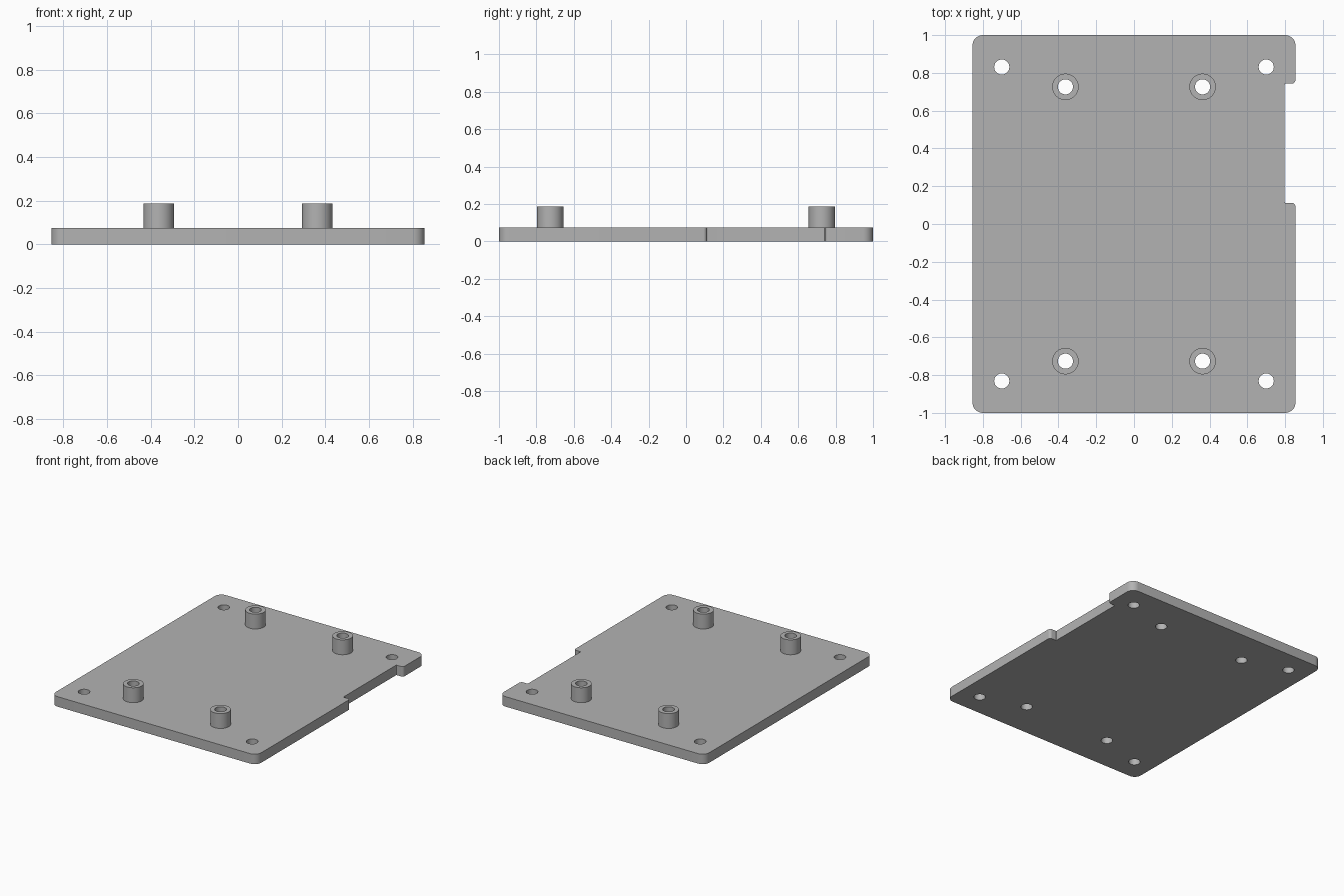
import bpy, bmesh, math
from mathutils import Vector

if "Cube" in bpy.data.objects:
    bpy.data.objects.remove(bpy.data.objects["Cube"])

W, L, T, TOP = 0.855, 1.0, 0.075, 0.187   # half width, half length, plate and post heights
NOTCH_X, NOTCH_Y0, NOTCH_Y1 = 0.798, 0.112, 0.743
HOLE_R, POST_R = 0.04, 0.07

grey = bpy.data.materials.new("plain grey")
grey.diffuse_color = (0.45, 0.45, 0.45, 1)
grey.use_nodes = True
grey.node_tree.nodes["Principled BSDF"].inputs["Base Color"].default_value = grey.diffuse_color


def make_object(name, bm):
    bmesh.ops.recalc_face_normals(bm, faces=bm.faces)
    mesh = bpy.data.meshes.new(name)
    bm.to_mesh(mesh)
    bm.free()
    mesh.materials.append(grey)
    obj = bpy.data.objects.new(name, mesh)
    bpy.context.collection.objects.link(obj)
    return obj


def rounded(corners, steps=8):
    """Round each (x, y, radius) right-angle corner of a closed outline."""
    out = []
    for i, (x, y, r) in enumerate(corners):
        p = Vector((x, y))
        a = (Vector(corners[i - 1][:2]) - p).normalized() * r
        b = (Vector(corners[(i + 1) % len(corners)][:2]) - p).normalized() * r
        for k in range(steps + 1):
            t = k / steps * math.pi / 2
            out.append(p + a + b - b * math.cos(t) - a * math.sin(t))
    return out


def cylinders(name, spots, radius, z0, z1):
    bm = bmesh.new()
    for x, y in spots:
        ret = bmesh.ops.create_cone(bm, cap_ends=True, segments=48, radius1=radius,
                                    radius2=radius, depth=z1 - z0)
        bmesh.ops.translate(bm, verts=ret["verts"], vec=(x, y, (z0 + z1) / 2))
    return make_object(name, bm)


def combine(target, other, operation):
    mod = target.modifiers.new(operation.lower(), 'BOOLEAN')
    mod.object, mod.operation, mod.solver = other, operation, 'EXACT'
    bpy.context.view_layer.objects.active = target
    bpy.ops.object.modifier_apply(modifier=mod.name)
    bpy.data.objects.remove(other)


def mirrored(x, y):
    return [(sx * x, sy * y) for sx in (-1, 1) for sy in (-1, 1)]


# Base plate with rounded corners and a notch in the right edge
outline = rounded([(-W, -L, 0.055), (W, -L, 0.055),
                   (W, NOTCH_Y0, 0.02), (NOTCH_X, NOTCH_Y0, 0.004),
                   (NOTCH_X, NOTCH_Y1, 0.004), (W, NOTCH_Y1, 0.02),
                   (W, L, 0.055), (-W, L, 0.055)])
bm = bmesh.new()
face = bm.faces.new([bm.verts.new((p.x, p.y, 0)) for p in outline])
ret = bmesh.ops.extrude_face_region(bm, geom=[face])
bmesh.ops.translate(bm, vec=(0, 0, T),
                    verts=[v for v in ret["geom"] if isinstance(v, bmesh.types.BMVert)])
plate = make_object("mounting_plate", bm)

# Standoff posts, then bores through the posts and the corner screw holes
posts = mirrored(0.363, 0.726)
combine(plate, cylinders("standoff_posts", posts, POST_R, T - 0.03, TOP), 'UNION')
combine(plate, cylinders("drills", posts + mirrored(0.70, 0.831), HOLE_R, -0.1, 0.4),
        'DIFFERENCE')

# Smooth curved walls, sharp rims
plate.select_set(True)
bpy.context.view_layer.objects.active = plate
bpy.ops.object.shade_smooth_by_angle(angle=math.radians(30))
